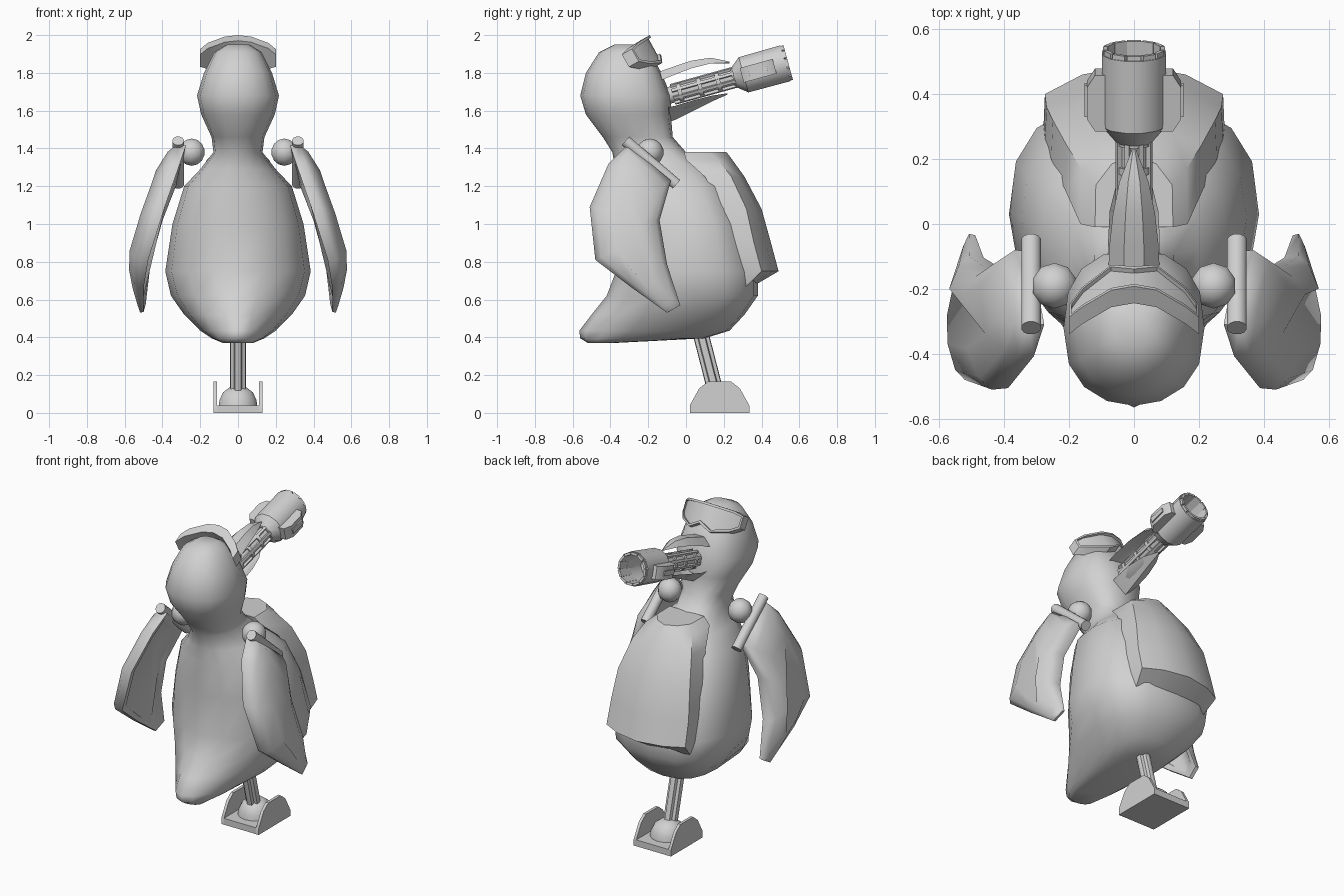
import bpy, bmesh, math
from mathutils import Vector, Matrix

if "Cube" in bpy.data.objects:
    bpy.data.objects.remove(bpy.data.objects["Cube"])

grey = bpy.data.materials.new("plain_grey")
grey.diffuse_color = (0.64, 0.64, 0.64, 1)
grey.use_nodes = True
grey.node_tree.nodes["Principled BSDF"].inputs["Base Color"].default_value = grey.diffuse_color


def finish(name, bm, angle=35):
    bmesh.ops.recalc_face_normals(bm, faces=bm.faces)
    me = bpy.data.meshes.new(name)
    bm.to_mesh(me)
    bm.free()
    ob = bpy.data.objects.new(name, me)
    bpy.context.collection.objects.link(ob)
    me.materials.append(grey)
    bpy.ops.object.select_all(action='DESELECT')
    ob.select_set(True)
    bpy.context.view_layer.objects.active = ob
    bpy.ops.object.shade_smooth_by_angle(angle=math.radians(angle))
    return ob


def loft(name, rings, angle=35, closed=False):
    """Skin a list of equal-length point rings; cap the ends or join them."""
    bm = bmesh.new()
    vs = [[bm.verts.new(p) for p in r] for r in rings]
    n = len(vs[0])
    pairs = list(zip(vs, vs[1:])) + ([(vs[-1], vs[0])] if closed else [])
    for a, b in pairs:
        for i in range(n):
            bm.faces.new((a[i], a[(i + 1) % n], b[(i + 1) % n], b[i]))
    if not closed:
        bm.faces.new(vs[0])
        bm.faces.new(vs[-1])
    return finish(name, bm, angle)


def frame(a, b):
    """Matrix with its z axis running from a to b and x kept horizontal."""
    z = (Vector(b) - Vector(a)).normalized()
    x = Vector((1, 0, 0))
    y = z.cross(x)
    m = Matrix((x, y, z)).transposed().to_4x4()
    m.translation = a
    return m


def circle(r, h, n, m):
    return [m @ Vector((r * math.cos(2 * math.pi * (i + .5) / n),
                        r * math.sin(2 * math.pi * (i + .5) / n), h)) for i in range(n)]


def turned(name, m, profile, n, closed=False):
    return loft(name, [circle(r, h, n, m) for r, h in profile], 35, closed)


def box(name, m, centre, size):
    bm = bmesh.new()
    bmesh.ops.create_cube(bm, size=1, matrix=m @ Matrix.Translation(centre)
                          @ Matrix.Diagonal((*size, 1)))
    return finish(name, bm)


def ball(name, c, r):
    bm = bmesh.new()
    bmesh.ops.create_uvsphere(bm, u_segments=10, v_segments=7, radius=r,
                              matrix=Matrix.Translation(c))
    return finish(name, bm, 50)


# Body, head and tail: rings of z, back y, front y, half width, y of widest point, back taper
BODY = [(1.95, -.38, -.26, .06, -.32, 1), (1.91, -.46, -.19, .125, -.32, 1),
        (1.80, -.53, -.13, .18, -.32, 1), (1.68, -.56, -.08, .217, -.32, 1),
        (1.58, -.53, -.08, .195, -.3, 1), (1.46, -.44, -.07, .14, -.25, 1),
        (1.38, -.39, 0, .13, -.17, 1), (1.29, -.375, .13, .2, -.08, 1),
        (1.2, -.37, .21, .285, -.03, 1), (1.0, -.37, .3, .347, .02, 1),
        (.75, -.37, .38, .385, .03, 1.1), (.62, -.42, .38, .355, .05, 1.3),
        (.52, -.5, .31, .285, .03, 1.4), (.435, -.565, .23, .2, -.03, 1.2),
        (.395, -.56, .1, .14, -.15, 1), (.37, -.52, -.38, .08, -.45, 1)]
rings = []
for z, yb, yf, hw, ym, p in BODY:
    ring = []
    for i in range(16):
        a = 2 * math.pi * i / 16
        s, c = math.sin(a), math.cos(a)
        e = (.72 if z < 1.35 else .85) if c > 0 else p
        x = math.copysign(abs(s) ** e, s) * hw
        y = ym + (c ** .8 * (yf - ym) if c > 0 else -abs(c) ** .8 * (ym - yb))
        ring.append((x, y, z))
    rings.append(ring)
loft("body", rings, 60)

# Raised belly panel: z, half width, y of inner edge, outer edge and front
PANEL = [(1.38, .12, -.01, .12, .215), (1.34, .165, 0, .17, .245), (1.25, .21, .1, .24, .31),
         (1.08, .255, .2, .32, .4), (.9, .275, .24, .36, .45), (.75, .28, .27, .40, .49),
         (.65, .25, .27, .3, .32)]
rings = []
for z, w, yi, ys, yf in PANEL:
    half = [(w, yi), (w * .98, ys), (w * .57, yf - .03), (0, yf)]
    ring = half + [(-x, y) for x, y in half[-2::-1]]
    rings.append([(x, y, z) for x, y in ring])
loft("belly_panel", rings, 30)

# Beak halves: cross-sections of y, half width, top z, side z, underside z
UPPER = [(-.16, .08, 1.80, 1.75, 1.75), (-.06, .075, 1.835, 1.79, 1.81),
         (.03, .065, 1.865, 1.825, 1.84), (.13, .045, 1.88, 1.85, 1.855),
         (.23, .006, 1.86, 1.855, 1.85)]
LOWER = [(-.13, .075, 1.59, 1.61, 1.53), (-.06, .08, 1.59, 1.625, 1.55),
         (.04, .075, 1.62, 1.655, 1.6), (.14, .05, 1.665, 1.68, 1.65),
         (.22, .006, 1.69, 1.692, 1.685)]
for name, rows in (("upper_beak", UPPER), ("lower_beak", LOWER)):
    loft(name, [[(-w, y, zs), (-w * .4, y, zt), (w * .4, y, zt), (w, y, zs), (0, y, zb)]
                for y, w, zt, zs, zb in rows])

# Goggles: curved frame with a recessed lens and a nose notch
n_dir, up = Vector((0, .87, .49)), Vector((0, -.49, .87))
centre = Vector((0, -.15, 1.926))
bm = bmesh.new()
cols = []
for s, top, bot in ((-1, .035, -.04), (-.8, .06, -.065), (-.35, .08, -.08), (0, .085, -.04),
                    (.35, .08, -.08), (.8, .06, -.065), (1, .035, -.04)):
    p = centre + Vector((.2 * s, -.12 * s * s, -.03 * s * s))
    cols.append([bm.verts.new(p + up * h) for h in (top, bot)])
faces = [bm.faces.new((a[0], a[1], b[1], b[0])) for a, b in zip(cols, cols[1:])]
ext = bmesh.ops.extrude_face_region(bm, geom=faces, use_keep_orig=True)
bmesh.ops.translate(bm, vec=-n_dir * .06,
                    verts=[g for g in ext["geom"] if isinstance(g, bmesh.types.BMVert)])
bmesh.ops.inset_region(bm, faces=faces, thickness=.014, depth=0)
lens = bmesh.ops.extrude_face_region(bm, geom=faces)
bmesh.ops.translate(bm, vec=-n_dir * .015,
                    verts=[g for g in lens["geom"] if isinstance(g, bmesh.types.BMVert)])
bmesh.ops.delete(bm, geom=faces, context='FACES_ONLY')
finish("goggles", bm, 30)

# Gun held in the beak, built along its own axis
gun = frame((0, -.1, 1.678), (0, .53, 1.852))
turned("gun_barrel", gun, [(.046, 0), (.046, .38)], 12)
for h in (.06, .17, .27, .36):
    turned("barrel_ring", gun, [(.056, h), (.056, h + .022)], 12)
for i in range(8):
    rot = gun @ Matrix.Rotation(math.pi * (i + .5) / 4, 4, 'Z')
    box("barrel_rib", rot, (.05, 0, .2), (.016, .016, .34))
turned("gun_muzzle", gun, [(.05, .36), (.1, .42), (.102, .65), (.09, .65), (.08, .45), (.02, .44)],
       12, closed=True)
for i in range(12):
    rot = gun @ Matrix.Rotation(math.pi * i / 6, 4, 'Z')
    box("muzzle_tooth", rot, (.088, 0, .61), (.014, .042, .11))
for sx in (-1, 1):
    loft("muzzle_block", [[gun @ Vector((sx * x, y, z)) for x, z in
                           ((.08, .41), (.12, .41), (.145, .45), (.145, .55), (.12, .59), (.08, .59))]
                          for y in (-.04, .04)])
    box("muzzle_block_rib", gun, (sx * .146, 0, .5), (.012, .03, .1))

# Wings: side outline as (y, z), bowed outwards by height
OUTLINE = [(-.31, 1.42), (-.08, 1.23), (-.14, 1.02), (-.1, .785), (-.03, .57), (-.1, .53),
           (-.29, .665), (-.48, .81), (-.51, 1.09), (-.41, 1.32)]
BOW = [(1.45, .3), (1.235, .37), (1.0, .455), (.8, .51), (.53, .53)]


def bow(z):
    for (z0, x0), (z1, x1) in zip(BOW, BOW[1:]):
        if z >= z1:
            return x0 + (x1 - x0) * (z0 - z) / (z0 - z1)
    return BOW[-1][1]


for sx in (-1, 1):
    layers = []
    for dx, shrink in ((-.015, .74), (-.03, .8), (-.035, .98), (.015, 1), (.05, .85), (.08, .45)):
        layer = []
        for y, z in OUTLINE:
            y2, z2 = -.28 + (y + .28) * shrink, .97 + (z - .97) * (shrink * .55 + .45)
            thin = min(1, max(.35, (z2 - .4) / .45))
            layer.append((sx * (bow(z2) + dx * thin - .1 * max(0, y2 + .28)), y2, z2))
        layers.append(layer)
    loft("wing", layers, 60)
    # Shoulder joint and pivot rod
    ball("shoulder_ball", (sx * .245, -.19, 1.38), .072)
    a, b = Vector((sx * .317, -.32, 1.44)), Vector((sx * .317, -.05, 1.21))
    turned("shoulder_rod", frame(a, b), [(.031, 0), (.031, (b - a).length)], 12)

# Leg: fluted strut leaning forwards
leg = frame((0, .165, .08), (0, .07, .45))
loft("leg", [[leg @ Vector((r * math.cos(a * math.pi / 8), r * math.sin(a * math.pi / 8), h))
              for a in range(16) for r in [(.042, .042, .03, .042)[a % 4]]] for h in (0, .38)], 20)

# Foot: base plate, side plates and ankle dome
box("foot_base", Matrix(), (0, .178, .02), (.26, .315, .04))
for sx in (-1, 1):
    loft("foot_side", [[(sx * x, y, z) for y, z in
                        ((.02, 0), (.02, .04), (.07, .13), (.115, .165), (.24, .165),
                         (.285, .13), (.335, .04), (.335, 0))] for x in (.112, .13)])
turned("ankle_dome", Matrix.Translation((0, .178, 0)),
       [(.105, .035), (.1, .07), (.08, .11), (.045, .135), (.01, .142)], 14)
